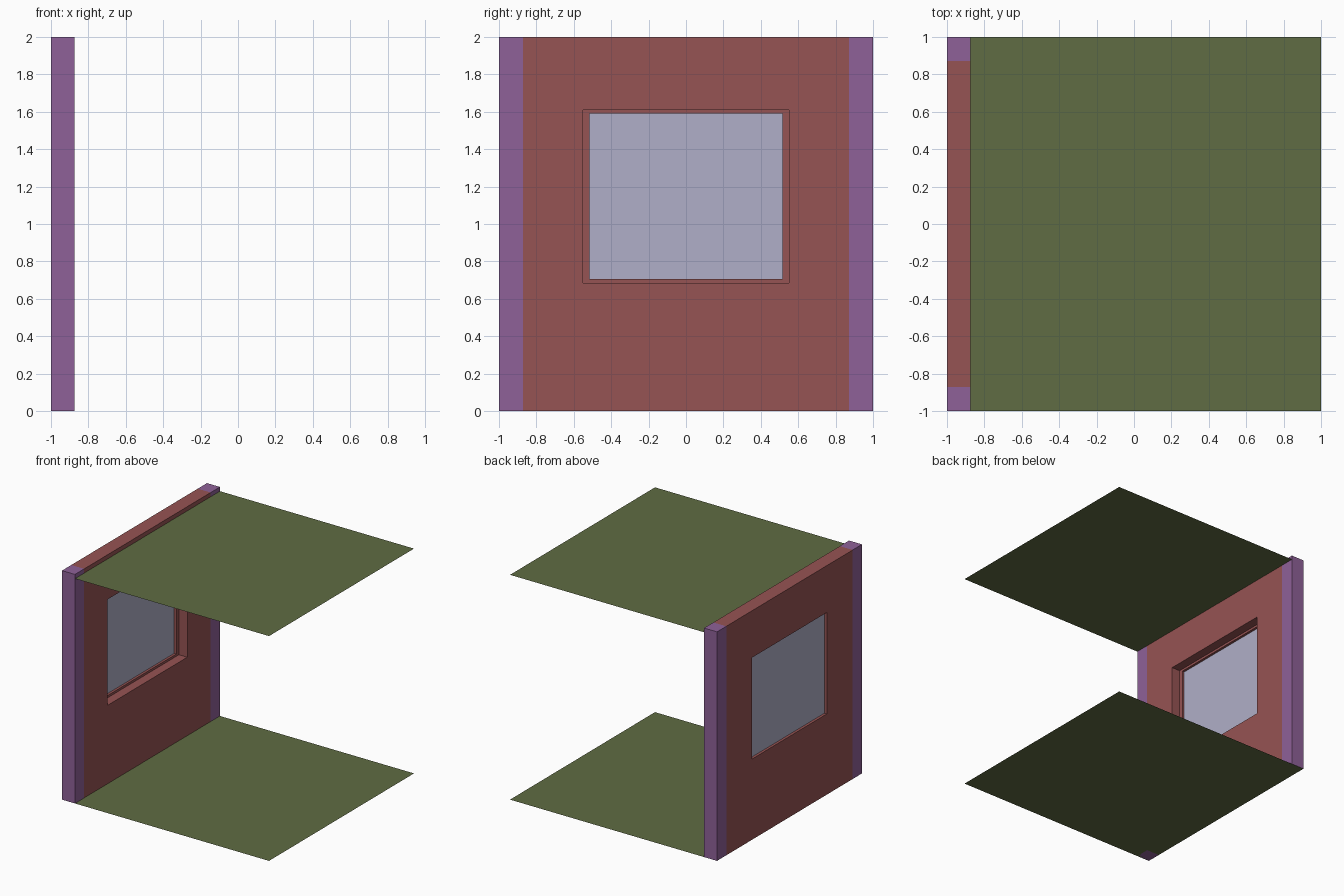
import bpy, bmesh

if "Cube" in bpy.data.objects:
    bpy.data.objects.remove(bpy.data.objects["Cube"])

X0, X1 = -1.0, -0.875      # outer and inner face of the wall
STEP = -0.956              # depth of the window rebate
POST = 0.872               # inner edge of the corner posts


def material(name, rgb):
    m = bpy.data.materials.new(name)
    m.diffuse_color = (*rgb, 1)
    m.use_nodes = True
    m.node_tree.nodes["Principled BSDF"].inputs["Base Color"].default_value = m.diffuse_color
    return m


RED = material("wall_red", (0.305, 0.087, 0.087))
PURPLE = material("post_purple", (0.275, 0.120, 0.314))
GREEN = material("slab_green", (0.115, 0.150, 0.056))
GLASS = material("pane_grey", (0.434, 0.429, 0.578))


def finish(name, bm, mat, hidden=()):
    """Fix normals, drop faces hidden against neighbours, link the object."""
    bmesh.ops.recalc_face_normals(bm, faces=bm.faces)
    drop = [f for f in bm.faces
            if any(f.normal.dot(n) > 0.9 and abs(f.calc_center_median().dot(n) - d) < 1e-3
                   for n, d in hidden)]
    bmesh.ops.delete(bm, geom=drop, context='FACES')
    me = bpy.data.meshes.new(name)
    bm.to_mesh(me)
    bm.free()
    me.materials.append(mat)
    ob = bpy.data.objects.new(name, me)
    bpy.context.collection.objects.link(ob)
    return ob


def vec(*c):
    from mathutils import Vector
    return Vector(c)


def rect_yz(bm, x, y, z0, z1):
    return [bm.verts.new(c) for c in ((x, -y, z0), (x, y, z0), (x, y, z1), (x, -y, z1))]


def bridge(bm, a, b):
    for i in range(4):
        j = (i + 1) % 4
        bm.faces.new((a[i], a[j], b[j], b[i]))


DOWN = (vec(0, 0, -1), 0)

# Wall: rectangular rings run round the section, giving a stepped window opening
bm = bmesh.new()
rings = [rect_yz(bm, *r) for r in (
    (X0, POST, 0, 2), (X0, 0.515, 0.705, 1.59), (STEP, 0.515, 0.705, 1.59),
    (STEP, 0.55, 0.685, 1.61), (X1, 0.55, 0.685, 1.61), (X1, POST, 0, 2))]
for k in range(len(rings)):
    bridge(bm, rings[k], rings[(k + 1) % len(rings)])
finish("wall", bm, RED, [DOWN, (vec(0, 1, 0), POST), (vec(0, -1, 0), POST)])

# Window pane
bm = bmesh.new()
bm.faces.new(rect_yz(bm, -0.977, 0.515, 0.705, 1.59))
finish("window_pane", bm, GLASS)

# Corner posts
for name, s in (("front_post", -1), ("back_post", 1)):
    bm = bmesh.new()
    bmesh.ops.create_cube(bm, size=1)
    for v in bm.verts:
        v.co = (X0 if v.co.x < 0 else X1, s * (POST if v.co.y < 0 else 1), 0 if v.co.z < 0 else 2)
    finish(name, bm, PURPLE, [DOWN, (vec(0, -s, 0), -POST)])

# Floor runs under the wall, ceiling stops at its inner face
for name, x, z in (("floor", X0, 0), ("ceiling", X1, 1.963)):
    bm = bmesh.new()
    bm.faces.new([bm.verts.new(c) for c in ((x, -1, z), (1, -1, z), (1, 1, z), (x, 1, z))])
    finish(name, bm, GREEN)
